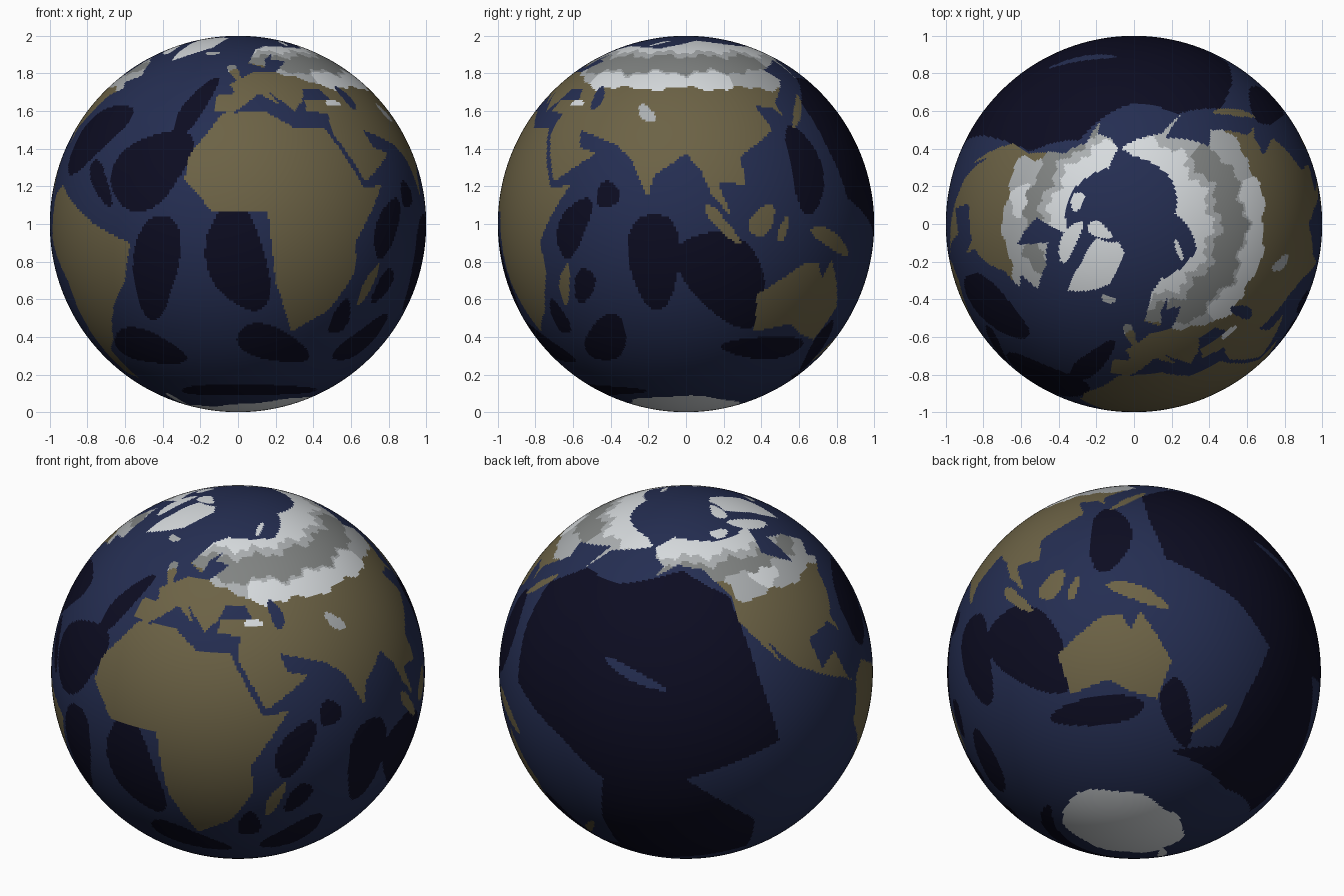
import bpy, bmesh, math

if "Cube" in bpy.data.objects:
    bpy.data.objects.remove(bpy.data.objects["Cube"])

COLS, ROWS = 480, 240
STEP = 360 / COLS
LONS = [-180 + (c + .5) * STEP for c in range(COLS)]
LATS = [-90 + (r + .5) * STEP for r in range(ROWS)]

# flat colours
def material(name, r, g, b):
    m = bpy.data.materials.new(name)
    m.diffuse_color = (r, g, b, 1)
    m.use_nodes = True
    m.node_tree.nodes["Principled BSDF"].inputs["Base Color"].default_value = m.diffuse_color
    return m

MATS = [material("shelf_blue", .018, .027, .084), material("deep_navy", .0037, .0037, .0155),
        material("land_olive", .15, .123, .06), material("snow_white", .68, .71, .73),
        material("pale_grey", .41, .43, .44), material("mid_grey", .22, .23, .225)]
SHELF, DEEP, LAND, SNOW, PALE, GREY = range(6)
grid = [[SHELF] * COLS for _ in LATS]

# paint a closed outline of (lon, lat) corners on the longitude/latitude grid
def outline(colour, *pts):
    edges = list(zip(pts, pts[1:] + pts[:1]))
    for row, lat in zip(grid, LATS):
        hits = sorted(x1 + (lat - y1) * (x2 - x1) / (y2 - y1)
                      for (x1, y1), (x2, y2) in edges if (y1 > lat) != (y2 > lat))
        for a, b in zip(hits[::2], hits[1::2]):
            for col in range(math.ceil((a + 180) / STEP - .5), math.ceil((b + 180) / STEP - .5)):
                row[col % COLS] = colour

# paint an oval with a slightly wavy edge: centre, half length, half width, tilt
def oval(colour, lon0, lat0, length, width, tilt=0):
    c, s = math.cos(math.radians(tilt)), math.sin(math.radians(tilt))
    for row, lat in zip(grid, LATS):
        dy = lat - lat0
        if abs(dy) > 1.2 * length:
            continue
        shrink = math.cos(math.radians(lat))
        for col, lon in enumerate(LONS):
            dx = ((lon - lon0 + 180) % 360 - 180) * shrink
            u, v = (dx * c + dy * s) / length, (dy * c - dx * s) / width
            if abs(u) < 1.2 and math.hypot(u, v) < 1 + .08 * math.sin(3 * math.atan2(v, u) + lon0):
                row[col] = colour

# great Pacific basin with its central rise
outline(DEEP, (143, 40), (158, 51), (180, 50), (213, 58), (235, 48), (240, 20), (245, 0), (215, -10), (240, -30),
        (245, -50), (205, -58), (159, -54), (183, -48), (184, -30), (188, -13), (173, -2), (150, 8), (145, 25))
oval(SHELF, -163, 23, 11, 1.7, -20)
# other Pacific basins
oval(DEEP, 132, 17, 14, 6.5, 90)
oval(DEEP, 158, -41, 11, 4.5, -65)
# Indian basins
oval(DEEP, 80, -11, 15, 8, 90)
oval(DEEP, 103, -17, 18, 11, -50)
oval(DEEP, 125, -41, 15, 4.5)
oval(DEEP, 53, -1, 10, 5, 60)
oval(DEEP, 65, 9, 4, 4)
oval(DEEP, 55, -19, 6, 3.5, 60)
oval(DEEP, 57, -38, 11, 6, 45)
oval(DEEP, 39, -30, 6, 3.5, 90)
# Atlantic and southern basins
oval(DEEP, 8, -62, 24, 3.5)
oval(DEEP, 14, -40, 13, 6, -25)
oval(DEEP, -41, -41, 13, 7, -10)
oval(DEEP, 0, -11, 17, 9, -75)
oval(DEEP, -27, -13, 17, 7.5, 75)
oval(DEEP, -30, 17, 15, 11, 40)
oval(DEEP, -17, 39, 12, 3.5, 70)
oval(DEEP, -60, 28, 15, 9, 40)
oval(DEEP, -49, 13, 9, 3, -50)

# Eurasia with its inland sea
outline(LAND, (-9, 37), (-9, 43), (-1, 44), (-4, 48), (8, 54), (20, 54), (30, 60), (21, 61), (25, 65), (17, 61),
        (15, 56), (6, 59), (14, 68), (26, 71), (68, 69), (104, 77), (140, 72), (180, 69), (190, 66), (163, 60),
        (157, 51), (160, 61), (136, 55), (141, 50), (128, 40), (129, 35), (126, 38), (118, 39), (122, 30),
        (108, 21), (109, 12), (100, 13), (104, 2), (98, 9), (95, 16), (90, 22), (80, 15), (78, 8), (72, 20),
        (66, 25), (50, 30), (52, 24), (59, 22), (44, 13), (35, 29), (36, 36), (27, 37), (28, 41), (41, 41),
        (38, 46), (30, 46), (27, 41), (22, 37), (13, 45), (17, 39), (9, 44), (-2, 36))
oval(SHELF, 51, 42, 5, 2, 100)
# Africa
outline(LAND, (-6, 36), (10, 37), (20, 31), (32, 31), (43, 11), (51, 12), (39, -5), (40, -15), (33, -27),
        (20, -35), (12, -18), (9, 4), (-8, 4), (-17, 14), (-16, 22), (-10, 30))
oval(LAND, 47, -19, 7, 2, 70)
# Australia
outline(LAND, (114, -22), (130, -12), (136, -12), (139, -17), (142, -11), (153, -26), (149, -38), (139, -36),
        (131, -32), (116, -35))
# North America
outline(LAND, (-168, 66), (-156, 71), (-115, 68), (-82, 69), (-94, 59), (-80, 51), (-78, 62), (-65, 59),
        (-56, 52), (-66, 49), (-61, 46), (-70, 43), (-76, 35), (-81, 31), (-80, 25), (-84, 30), (-97, 28),
        (-95, 18), (-87, 21), (-83, 10), (-78, 8), (-95, 16), (-106, 22), (-114, 31), (-110, 23), (-124, 40),
        (-124, 48), (-135, 58), (-150, 60), (-162, 55), (-158, 59), (-165, 62))
# South America
outline(LAND, (-78, 9), (-72, 12), (-50, 0), (-35, -6), (-39, -18), (-48, -27), (-57, -38), (-65, -42),
        (-66, -55), (-74, -52), (-71, -18), (-81, -5))
# islands
oval(LAND, -2, 54, 4.5, 1.5, 110)
oval(LAND, 138, 37, 8, 1.4, 50)
oval(LAND, 114, 1, 5.5, 3.5, 50)
oval(LAND, 101, 0, 8, 1.8, -48)
oval(LAND, 121, -2, 4, 1.5, 70)
oval(LAND, 141, -5, 10, 2.5, -22)
oval(LAND, 172, -41, 7, 1.3, 52)
# Arctic islands and ice
outline(SNOW, (-70, 78), (-54, 70), (-45, 60), (-22, 70), (-18, 81), (-40, 83))
oval(SNOW, -75, 69, 7, 2.5, -42)
oval(SNOW, -112, 71, 3, 2)
oval(SNOW, -80, 79, 4, 2.2, 50)
oval(SNOW, 60, 74, 3.5, .8, 50)
oval(PALE, -19, 65, 2.3, 1.2)
# high mountains
oval(PALE, 75, 36, 4, 2, -50)
oval(SNOW, 41, 40, 3, 1.4)

# winter snow: bands by latitude with a wavy edge that retreats over mild western Europe
def winter(lon, lat):
    wave = 1.2 * math.sin(lon * .23) + .8 * math.sin(lon * .61 + lat * .3)
    edge = 46 + 12 * math.exp(-((lon - 8) / 22) ** 2) + (6 if lon < -122 else 0)
    if lat < edge + .7 * wave:
        return LAND
    lat += wave
    top = 60 if lon < -30 or lon > 140 else 63
    if lat > top + 3 or math.hypot((lon + 102) / 9, (lat - 52) / 3) < 1:
        return SNOW
    if lat < 53 and 40 < lon < 112:
        return SNOW
    return GREY if 54 < lat < top and lon < 140 else PALE

# southern ice cap and winter snow
for row, lat in zip(grid, LATS):
    for col, lon in enumerate(LONS):
        turn = math.radians(lon - 85)
        if lat < -72 + 4 * math.cos(turn) + 2 * math.cos(2 * turn) + .6 * math.sin(7 * turn):
            row[col] = SNOW
        elif lat > 42 and row[col] == LAND:
            row[col] = winter(lon, lat)
oval(SNOW, -65, -69, 6, 1.5, 65)

# globe: smooth sphere, each face takes the colour of its grid cell
bm = bmesh.new()
bmesh.ops.create_uvsphere(bm, u_segments=COLS, v_segments=ROWS, radius=1)
for f in bm.faces:
    x, y, z = f.calc_center_median()
    lon = math.degrees(math.atan2(x, -y))
    lat = math.degrees(math.atan2(z, math.hypot(x, y)))
    f.material_index = grid[min(ROWS - 1, int((lat + 90) / STEP))][int((lon + 180) / STEP) % COLS]
    f.smooth = True
mesh = bpy.data.meshes.new("globe")
bm.to_mesh(mesh)
bm.free()
for m in MATS:
    mesh.materials.append(m)
globe = bpy.data.objects.new("globe", mesh)
globe.location.z = 1
bpy.context.collection.objects.link(globe)
